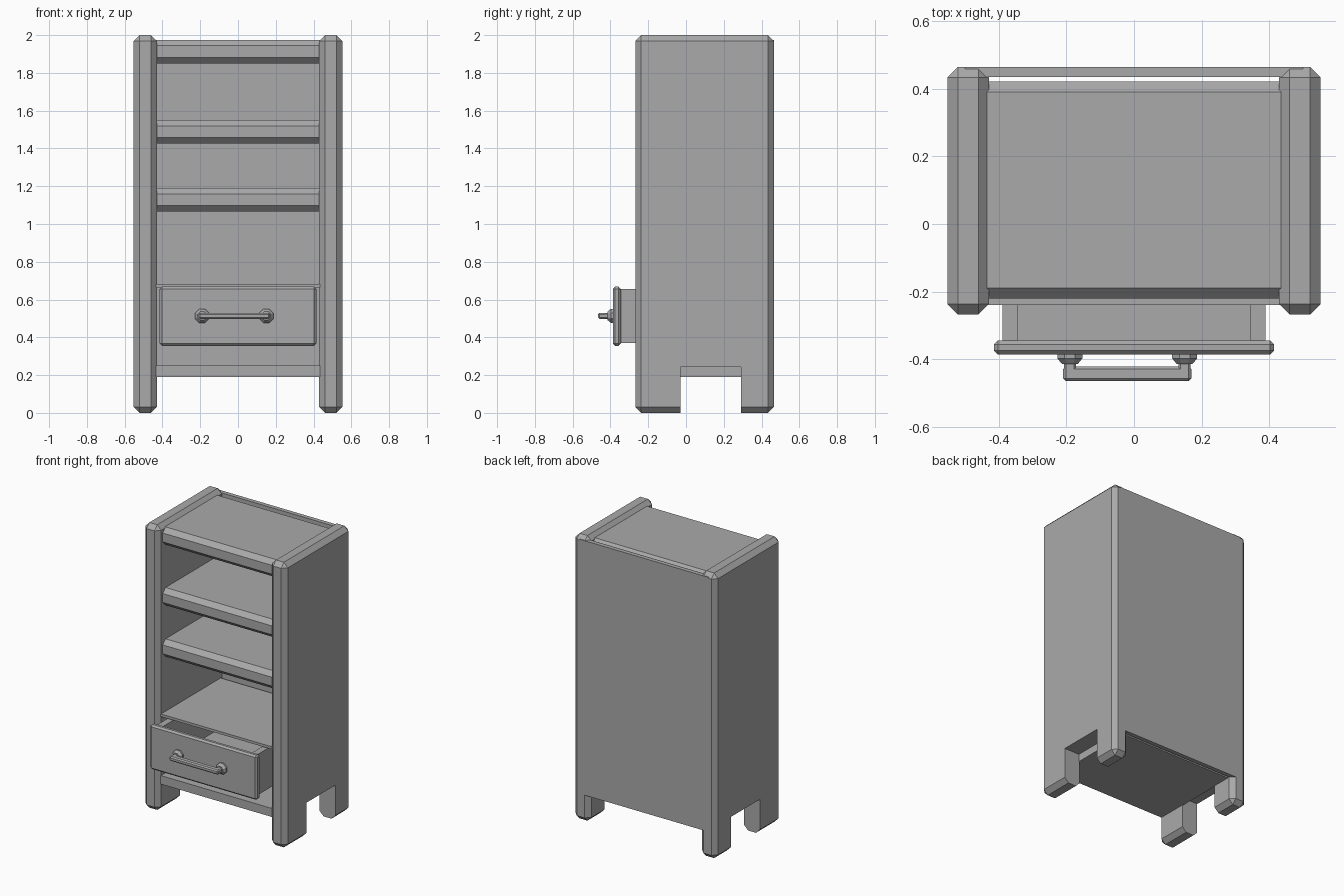
import bpy, bmesh, math
from mathutils import Matrix, Vector

cube = bpy.data.objects.get("Cube")
if cube:
    bpy.data.objects.remove(cube, do_unlink=True)

# One plain grey for the whole cabinet
grey = bpy.data.materials.new("plain_grey")
grey.use_nodes = True
grey.diffuse_color = (0.4, 0.4, 0.4, 1)
grey.node_tree.nodes["Principled BSDF"].inputs["Base Color"].default_value = (0.4, 0.4, 0.4, 1)


def finish(name, bm):
    mesh = bpy.data.meshes.new(name)
    bm.to_mesh(mesh)
    bm.free()
    mesh.materials.append(grey)
    obj = bpy.data.objects.new(name, mesh)
    bpy.context.collection.objects.link(obj)
    return obj


def box(name, xs, ys, zs, chamfer=0, pick=None):
    """Box between limits; chamfers all edges, or those accepted by pick."""
    bm = bmesh.new()
    bmesh.ops.create_cube(bm, size=1)
    limits = (xs, ys, zs)
    for v in bm.verts:
        v.co = Vector([lim[0] if c < 0 else lim[1] for c, lim in zip(v.co, limits)])
    if chamfer:
        edges = [e for e in bm.edges if pick is None or pick(e)]
        bmesh.ops.bevel(bm, geom=edges, offset=chamfer, segments=1, affect='EDGES')
    return finish(name, bm)


def runs_along_x(edge):
    a, b = edge.verts
    return abs(a.co.x - b.co.x) > 0.01


# Side panels with a notch that leaves two feet
for side, s in (("left", 1), ("right", -1)):
    xs = sorted((0.43 * s, 0.553 * s))
    panel = box(side + "_side_panel", xs, (-0.268, 0.465), (0, 2), 0.031)
    cutter = box("notch_cutter", (xs[0] - 0.1, xs[1] + 0.1), (-0.03, 0.29), (-0.1, 0.243))
    cutter.hide_render = True
    mod = panel.modifiers.new("notch", 'BOOLEAN')
    mod.operation = 'DIFFERENCE'
    mod.solver = 'EXACT'
    mod.object = cutter
    bpy.context.view_layer.objects.active = panel
    bpy.ops.object.modifier_apply(modifier=mod.name)
    bpy.data.objects.remove(cutter, do_unlink=True)

# Back panel, standing just clear of the shelves
box("back_panel", (-0.5, 0.5), (0.435, 0.465), (0.19, 1.975))

# Chamfered shelves
inner = (-0.435, 0.435)
for name, top in (("top_shelf", 1.975), ("upper_shelf", 1.55), ("lower_shelf", 1.19)):
    box(name, inner, (-0.22, 0.422), (top - 0.124, top), 0.031, runs_along_x)

# Drawer compartment
box("compartment_top", inner, (-0.24, 0.422), (0.664, 0.682))
box("compartment_base", inner, (-0.24, 0.422), (0.19, 0.25))

# Open drawer
box("drawer_front", (-0.415, 0.415), (-0.387, -0.345), (0.355, 0.668), 0.012)
box("drawer_floor", (-0.36, 0.36), (-0.35, 0.3), (0.37, 0.4))
box("drawer_back", (-0.36, 0.36), (0.255, 0.3), (0.38, 0.655))
for side, s in (("left", 1), ("right", -1)):
    box(side + "_drawer_wall", sorted((0.345 * s, 0.39 * s)), (-0.35, 0.3), (0.37, 0.655))

# Handle: tapered mounts, posts and a bar
middle, grip_z = -0.02, 0.514
for side, s in (("left", 1), ("right", -1)):
    x = middle + 0.17 * s
    bm = bmesh.new()
    for r1, r2, y, depth in ((0.04, 0.04, -0.391, 0.014), (0.04, 0.025, -0.4065, 0.017)):
        place = (Matrix.Translation((x, y, grip_z)) @ Matrix.Rotation(math.pi / 2, 4, 'X')
                 @ Matrix.Rotation(math.pi / 8, 4, 'Z'))
        bmesh.ops.create_cone(bm, cap_ends=True, segments=8, radius1=r1, radius2=r2,
                              depth=depth, matrix=place)
    finish(side + "_handle_mount", bm)
    box(side + "_handle_post", (x - 0.018, x + 0.018), (-0.44, -0.39),
        (grip_z - 0.016, grip_z + 0.016), 0.006)
box("handle_bar", (middle - 0.19, middle + 0.19), (-0.465, -0.422),
    (grip_z - 0.016, grip_z + 0.016), 0.008)
